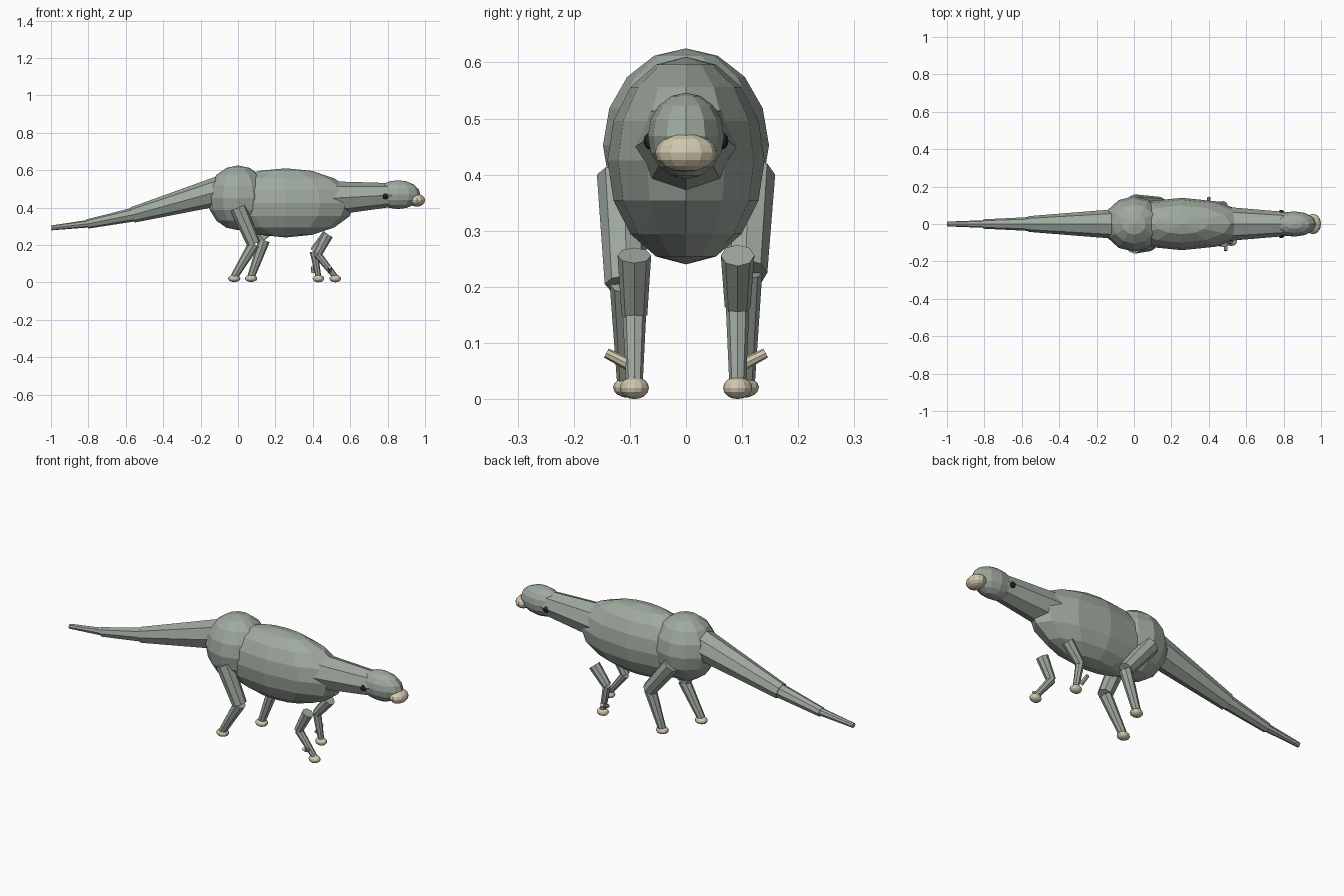
import bpy
import math
from mathutils import Vector

if "Cube" in bpy.data.objects:
    bpy.data.objects.remove(bpy.data.objects["Cube"])


def material(name, rgb):
    m = bpy.data.materials.new(name)
    m.diffuse_color = (*rgb, 1)
    m.use_nodes = True
    m.node_tree.nodes["Principled BSDF"].inputs["Base Color"].default_value = m.diffuse_color
    return m


skin = material("grey_green_skin", (0.35, 0.40, 0.35))
horn = material("pale_horn", (0.65, 0.58, 0.43))
dark = material("dark_eye", (0.02, 0.02, 0.02))


def finish(name, mat):
    ob = bpy.context.object
    ob.name = name
    ob.data.materials.append(mat)
    return ob


def ellipsoid(name, centre, radii, mat, segments=12, rings=8):
    bpy.ops.mesh.primitive_uv_sphere_add(segments=segments, ring_count=rings,
                                         radius=1, location=centre)
    ob = finish(name, mat)
    ob.scale = radii
    return ob


def limb(name, start, end, r1, r2, mat=skin, sides=8):
    """Tapered tube between two points."""
    a, b = Vector(start), Vector(end)
    bpy.ops.mesh.primitive_cone_add(vertices=sides, radius1=r1, radius2=r2,
                                    depth=(b - a).length, location=(a + b) / 2)
    ob = finish(name, mat)
    ob.rotation_euler = (b - a).to_track_quat('Z', 'Y').to_euler()
    return ob


# Trunk
ellipsoid("body", (0.255, 0, 0.425), (0.37, 0.14, 0.185), skin)
ellipsoid("hips", (0, 0, 0.452), (0.163, 0.148, 0.173), skin)

# Neck and head
limb("neck", (0.45, 0, 0.447), (0.84, 0, 0.468), 0.095, 0.062)
ellipsoid("head", (0.855, 0, 0.469), (0.12, 0.068, 0.077), skin)
ellipsoid("beak", (0.957, 0, 0.439), (0.043, 0.055, 0.034), horn)

# Tail in three tapering lengths
limb("tail_base", (-0.05, 0, 0.502), (-0.565, 0, 0.36), 0.083, 0.042)
limb("tail_middle", (-0.54, 0, 0.366), (-0.805, 0, 0.312), 0.038, 0.025)
limb("tail_tip", (-0.78, 0, 0.316), (-0.998, 0, 0.291), 0.021, 0.013)

# Legs: per side, knee and foot positions (x, z) differ for the stride
strides = {
    "right": (-1, (0.085, 0.205), -0.02, (0.425, 0.15), 0.52),
    "left": (1, (0.14, 0.225), 0.07, (0.405, 0.165), 0.43),
}
for side, (s, knee, hind_x, elbow, fore_x) in strides.items():
    ellipsoid(f"eye_{side}", (0.788, s * 0.061, 0.46), (0.016, 0.015, 0.016), dark, 8, 6)

    # Hind leg
    limb(f"thigh_{side}", (0, s * 0.114, 0.40), (knee[0], s * 0.108, knee[1]), 0.045, 0.037)
    limb(f"shin_{side}", (knee[0], s * 0.105, knee[1]), (hind_x, s * 0.103, 0.03), 0.031, 0.02)
    ellipsoid(f"hind_foot_{side}", (hind_x, s * 0.101, 0.021), (0.033, 0.029, 0.019), horn)

    # Front leg
    limb(f"upper_arm_{side}", (0.48, s * 0.092, 0.256), (elbow[0], s * 0.092, elbow[1]), 0.030, 0.023)
    limb(f"forearm_{side}", (elbow[0], s * 0.092, elbow[1]), (fore_x, s * 0.092, 0.03), 0.021, 0.015)
    ellipsoid(f"front_foot_{side}", (fore_x, s * 0.092, 0.02), (0.031, 0.026, 0.02), horn)

    # Thumb spike
    limb(f"thumb_spike_{side}", (fore_x - 0.03, s * 0.095, 0.058),
         (fore_x - 0.03, s * 0.142, 0.082), 0.011, 0.009, horn)
